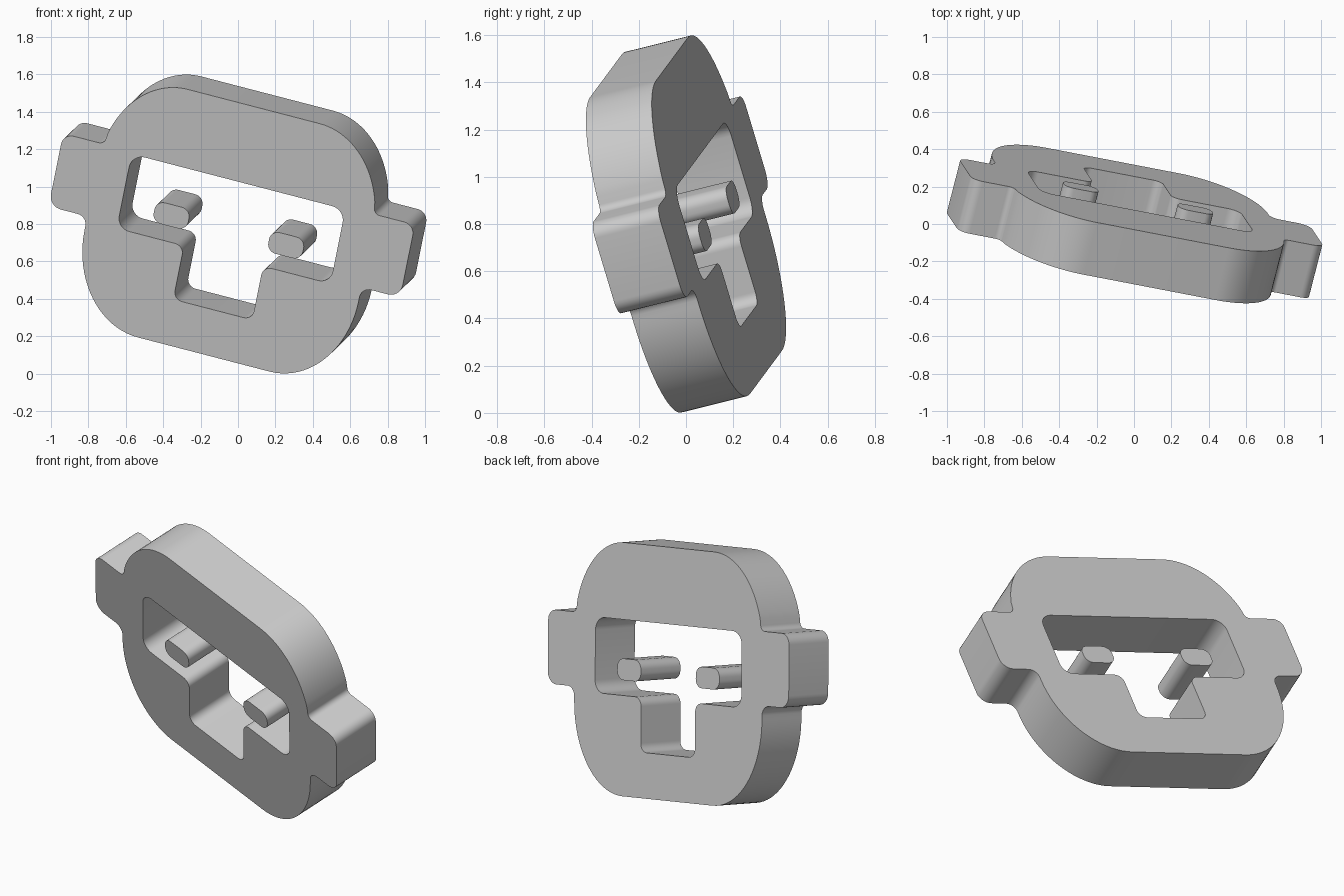
import bpy
import bmesh
import math
from mathutils import Vector, Matrix

if "Cube" in bpy.data.objects:
    bpy.data.objects.remove(bpy.data.objects["Cube"])

# Tilted frame shared by all parts: u = width, n = thickness, v = height
u = Vector((0.952, -0.183, -0.247)).normalized()
n = Vector((0.236, 0.943, 0.236))
n = (n - u * n.dot(u)).normalized()
v = u.cross(n)
rot = Matrix((u, v, -n)).transposed().to_4x4()
FRAME = Matrix.Translation((-0.014, 0, 0.8)) @ rot
HALF_THICK = 0.148


def rounded(points, seg=8):
    """Fillet each (x, y, radius) corner of a closed polygon."""
    out = []
    for i, (x, y, r) in enumerate(points):
        p = Vector((x, y))
        if r == 0:
            out.append(p)
            continue
        d1 = (Vector(points[i - 1][:2]) - p).normalized()
        d2 = (Vector(points[(i + 1) % len(points)][:2]) - p).normalized()
        half = d1.angle(d2) / 2
        c = p + (d1 + d2).normalized() * (r / math.sin(half))
        t = r / math.tan(half)
        a, b = p + d1 * t - c, p + d2 * t - c
        sweep = a.angle_signed(b)
        for k in range(seg + 1):
            out.append(c + Matrix.Rotation(-sweep * k / seg, 2) @ a)
    return out


def mirrored(half):
    return half + [(-x, y, r) for x, y, r in reversed(half)]


def plate(name, loops):
    """Extrude filled outlines (inner loops become holes)."""
    cu = bpy.data.curves.new(name, 'CURVE')
    cu.dimensions, cu.fill_mode, cu.extrude = '2D', 'BOTH', HALF_THICK
    for loop in loops:
        s = cu.splines.new('POLY')
        s.points.add(len(loop) - 1)
        for pt, p in zip(s.points, loop):
            pt.co = (p.x, p.y, 0, 1)
        s.use_cyclic_u = True
    tmp = bpy.data.objects.new(name + "_curve", cu)
    bpy.context.collection.objects.link(tmp)
    dg = bpy.context.evaluated_depsgraph_get()
    me = bpy.data.meshes.new_from_object(tmp.evaluated_get(dg))
    bpy.data.objects.remove(tmp)
    bm = bmesh.new()
    bm.from_mesh(me)
    bmesh.ops.remove_doubles(bm, verts=bm.verts, dist=1e-5)
    bmesh.ops.recalc_face_normals(bm, faces=bm.faces)
    bm.to_mesh(me)
    bm.free()
    me.transform(FRAME)
    ob = bpy.data.objects.new(name, me)
    bpy.context.collection.objects.link(ob)
    bpy.context.view_layer.objects.active = ob
    ob.select_set(True)
    bpy.ops.object.shade_smooth_by_angle(angle=math.radians(30))
    ob.select_set(False)
    return ob


def corner(a0, a1, sign, steps=20):
    """Large elliptical corner of the head outline."""
    return [(0.37 + 0.4 * math.cos(t), sign * 0.2 + 0.505 * math.sin(t), 0)
            for t in (a0 + (a1 - a0) * k / steps for k in range(steps + 1))]


# Head plate: rounded body with side ears
ear = [(0.77, -0.122, 0.055), (0.988, -0.122, 0.07),
       (0.988, 0.292, 0.06), (0.759, 0.292, 0.035)]
outline = mirrored(corner(-math.pi / 2, 0, -1) + ear
                   + corner(math.asin(0.16 / 0.505), math.pi / 2, 1))

# T-shaped face opening
opening = mirrored([(0.222, -0.45, 0.05), (0.222, -0.145, 0.05),
                    (0.6, -0.145, 0.07), (0.6, 0.277, 0.075)])
plate("head_plate", [rounded(outline), rounded(opening)])

# Two loose eye bars inside the opening
for side, name in ((-1, "left_eye"), (1, "right_eye")):
    eye = [(side * 0.322 + sx * 0.097, sy * 0.06, 0.05)
           for sx, sy in ((-1, -1), (1, -1), (1, 1), (-1, 1))]
    plate(name, [rounded(eye)])
